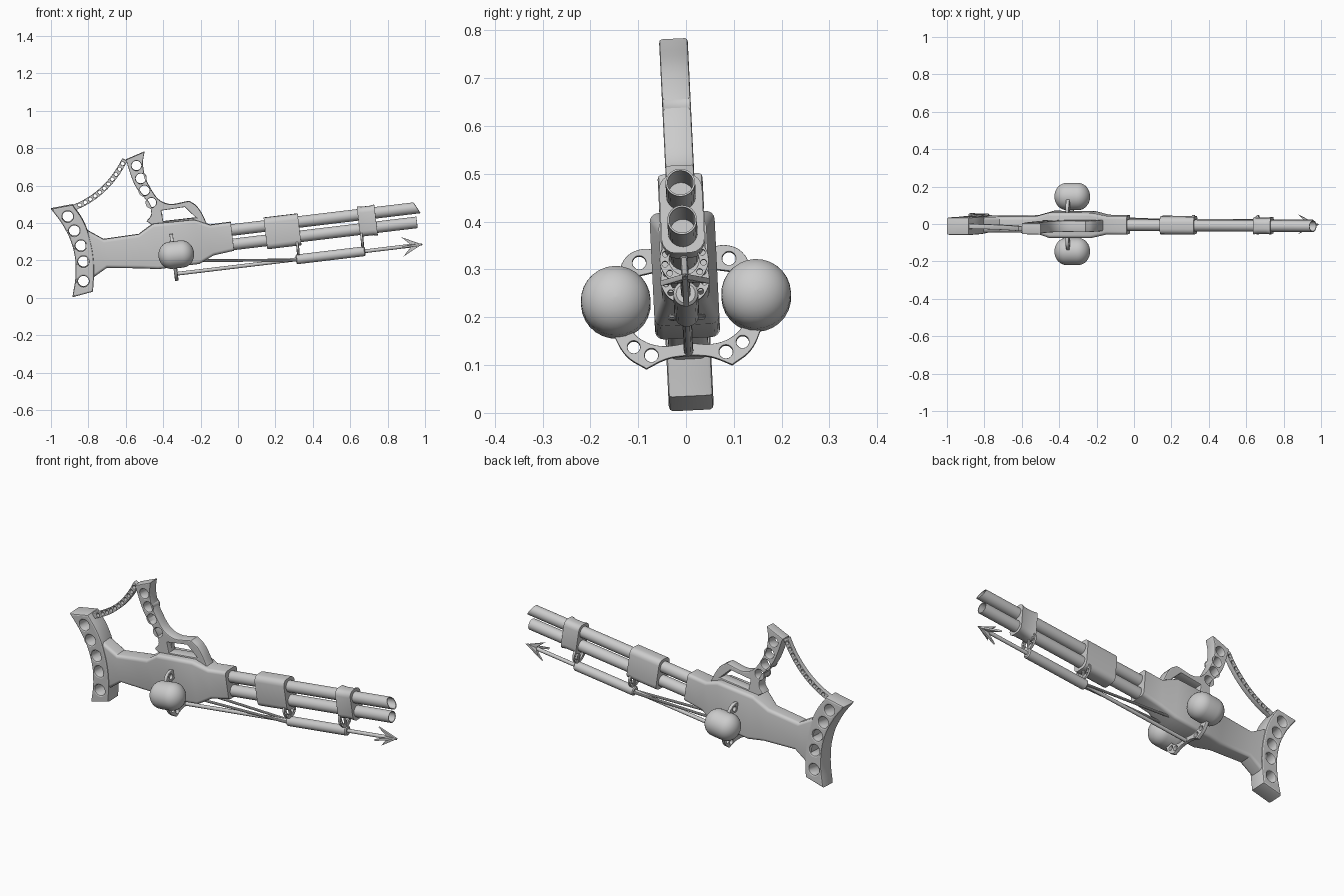
import bpy, bmesh, math
from mathutils import Vector, Matrix

cube = bpy.data.objects.get("Cube")
if cube:
    bpy.data.objects.remove(cube)

SLOPE = 0.12
AXIS = Vector((1, 0, SLOPE)).normalized()
SIDE = Vector((0, 1, 0))
UP = AXIS.cross(SIDE)
# The whole weapon leans slightly to one side
ROLL = (Matrix.Translation((0, -0.003, 0.3)) @ Matrix.Rotation(math.radians(2.8), 4, 'X')
        @ Matrix.Translation((0, 0, -0.3)))

steel = bpy.data.materials.new("grey_metal")
steel.use_nodes = True
GREY = (0.6, 0.6, 0.6, 1)
steel.diffuse_color = GREY
steel.node_tree.nodes["Principled BSDF"].inputs["Base Color"].default_value = GREY
parts = []


def add(name, mesh):
    mesh.transform(ROLL)
    mesh.materials.clear()
    mesh.materials.append(steel)
    ob = bpy.data.objects.new(name, mesh)
    bpy.context.collection.objects.link(ob)
    parts.append(ob)


def skin(name, rings):
    """Skin closed rings of points and cap both ends."""
    bm = bmesh.new()
    loops = [[bm.verts.new(p) for p in ring] for ring in rings]
    n = len(loops[0])
    for a, b in zip(loops, loops[1:]):
        for i in range(n):
            j = (i + 1) % n
            bm.faces.new((a[i], a[j], b[j], b[i]))
    bm.faces.new(loops[0][::-1])
    bm.faces.new(loops[-1])
    bmesh.ops.recalc_face_normals(bm, faces=bm.faces)
    mesh = bpy.data.meshes.new(name)
    bm.to_mesh(mesh)
    bm.free()
    add(name, mesh)


def loft(name, sections, radius):
    """Rounded rectangles: x, z, half height, half width."""
    rings = []
    for x, z, hh, hw in sections:
        ring = []
        for k, (sy, sz) in enumerate(((1, 1), (-1, 1), (-1, -1), (1, -1))):
            for i in range(5):
                a = math.pi / 2 * (k + i / 4)
                u = sy * (hw - radius) + radius * math.cos(a)
                v = sz * (hh - radius) + radius * math.sin(a)
                ring.append(Vector((x, 0, z)) + u * SIDE + v * UP)
        rings.append(ring)
    skin(name, rings)


def lathe(name, profile, z0, y=0, n=24, slant=0):
    """Turned part along the barrel axis: profile of x, radius."""
    rings = []
    for x, r in profile:
        c = Vector((x, y, z0 + SLOPE * x))
        k = slant if x > 0.9 else 0
        ring = []
        for i in range(n):
            a = math.tau * i / n
            v = r * math.sin(a)
            ring.append(c + r * math.cos(a) * SIDE + v * UP - k * v * AXIS)
        rings.append(ring)
    skin(name, rings)


def rod(name, a, b, r, n=10):
    a, b = Vector(a), Vector(b)
    q = (b - a).to_track_quat('Z', 'Y')
    circle = [q @ Vector((r * math.cos(math.tau * i / n), r * math.sin(math.tau * i / n), 0))
              for i in range(n)]
    skin(name, [[p + c for c in circle] for p in (a, b)])


def frame(x, y, z, origin):
    m = Matrix((x, y, z)).transposed().to_4x4()
    return Matrix.Translation(origin) @ m


FLAT = frame(Vector((1, 0, 0)), Vector((0, 0, 1)), Vector((0, -1, 0)), (0, 0, 0))


def plate(name, outlines, holes, half, matrix=FLAT, bevel=0.005):
    """Filled outline with round holes; a third value in a point marks a sharp corner."""
    cu = bpy.data.curves.new(name, 'CURVE')
    cu.dimensions, cu.fill_mode = '2D', 'BOTH'
    cu.resolution_u = 6
    cu.bevel_depth, cu.bevel_resolution, cu.offset = bevel, 1, -bevel
    cu.extrude = half - bevel
    rounds = [[(x + r * math.cos(math.tau * i / 8), y + r * math.sin(math.tau * i / 8))
               for i in range(8)] for x, y, r in holes]
    for pts in outlines + rounds:
        sp = cu.splines.new('BEZIER')
        sp.bezier_points.add(len(pts) - 1)
        sp.use_cyclic_u = True
        for bp, p in zip(sp.bezier_points, pts):
            bp.co = (p[0], p[1], 0)
            kind = 'VECTOR' if len(p) > 2 else 'AUTO'
            bp.handle_left_type = bp.handle_right_type = kind
    tmp = bpy.data.objects.new(name + "_curve", cu)
    bpy.context.collection.objects.link(tmp)
    bpy.context.view_layer.update()
    ev = tmp.evaluated_get(bpy.context.evaluated_depsgraph_get())
    mesh = bpy.data.meshes.new_from_object(ev)
    mesh.transform(matrix)
    bpy.data.objects.remove(tmp)
    add(name, mesh)


# Receiver with flared stock neck
loft("receiver", [(-0.81, 0.235, 0.14, 0.042), (-0.71, 0.238, 0.077, 0.042),
                  (-0.52, 0.25, 0.092, 0.044), (-0.44, 0.277, 0.122, 0.068),
                  (-0.22, 0.302, 0.119, 0.068), (-0.14, 0.31, 0.082, 0.05),
                  (-0.03, 0.33, 0.077, 0.05)], 0.018)

# Curved butt plate with five holes
plate("butt_plate", [[(-1, 0.478, 1), (-0.885, 0.5, 1), (-0.825, 0.41), (-0.79, 0.31),
                      (-0.77, 0.18), (-0.775, 0.035, 1), (-0.885, 0.005, 1),
                      (-0.868, 0.125), (-0.88, 0.26), (-0.93, 0.38)]],
      [(-0.91, 0.436, 0.029), (-0.875, 0.36, 0.029), (-0.84, 0.28, 0.029),
       (-0.826, 0.195, 0.029), (-0.826, 0.09, 0.029)], 0.047, bevel=0.008)

# Grip and guard in one piece, with a guard opening
plate("grip_and_guard",
      [[(-0.6, 0.74, 1), (-0.5, 0.783, 1), (-0.508, 0.71), (-0.473, 0.596), (-0.393, 0.508),
        (-0.26, 0.518, 1), (-0.22, 0.49), (-0.163, 0.39, 1), (-0.44, 0.38, 1),
        (-0.488, 0.41, 1), (-0.463, 0.452), (-0.553, 0.607)],
       [(-0.41, 0.468, 1), (-0.285, 0.487, 1), (-0.225, 0.43, 1), (-0.4, 0.41, 1)]],
      [(-0.543, 0.708, 0.026), (-0.52, 0.639, 0.027), (-0.5, 0.575, 0.027),
       (-0.463, 0.51, 0.026)], 0.03)
rod("trigger", (-0.41, 0, 0.39), (-0.413, 0, 0.447), 0.01)

# Perforated strap from grip to butt
ends = [Vector(p) for p in ((-0.605, 0.74), (-0.7, 0.55), (-0.885, 0.48))]


def along(t):
    a, b, c = ends
    p = a * (1 - t) ** 2 + b * 2 * t * (1 - t) + c * t * t
    d = ((b - a) * (1 - t) + (c - b) * t).normalized()
    return p, Vector((-d.y, d.x)) * 0.015


ts = [i / 8 for i in range(9)]
edge_a = [tuple(along(t)[0] + along(t)[1]) for t in ts]
edge_b = [tuple(along(t)[0] - along(t)[1]) for t in reversed(ts)]
for edge in (edge_a, edge_b):
    edge[0] += (1,)
    edge[-1] += (1,)
plate("strap", [edge_a + edge_b], [(*along((i + 0.7) / 12)[0], 0.0095) for i in range(11)],
      0.013, bevel=0.002)

# Twin hollow barrels and their clamps
for name, z0, slant in (("upper_barrel", 0.367, 0.5), ("lower_barrel", 0.289, 0)):
    lathe(name, [(-0.06, 0.031), (0.957, 0.031), (0.956, 0.027), (0.7, 0.027)],
          z0, slant=slant)
loft("rear_clamp", [(0.147, 0.345, 0.085, 0.047), (0.329, 0.367, 0.085, 0.047)], 0.03)
loft("front_clamp", [(0.645, 0.406, 0.083, 0.045), (0.668, 0.409, 0.079, 0.042),
                     (0.715, 0.414, 0.079, 0.042), (0.738, 0.417, 0.083, 0.045)], 0.03)

# Harpoon launcher tube, shaft and tail strands
lathe("launcher_tube", [(0.31, 0.02), (0.315, 0.026), (0.675, 0.026), (0.68, 0.02)], 0.168)
lathe("harpoon_shaft", [(-0.335, 0.01), (0.93, 0.01), (0.99, 0.001)], 0.168, n=12)
for s, label in ((1, "left"), (-1, "right")):
    rod(label + "_strand", (-0.25, s * 0.035, 0.2), (0.32, s * 0.012, 0.202), 0.007)

# Barbed head made of crossed swept blades
head = [(0.99, 0, 1), (0.885, 0.052, 1), (0.925, 0.012, 1), (0.925, -0.012, 1), (0.885, -0.052, 1)]
tip = (0, 0, 0.168)
plate("head_upright", [head], [], 0.006, frame(AXIS, UP, -SIDE, tip), 0.002)
plate("head_level", [head], [], 0.006, frame(AXIS, SIDE, UP, tip), 0.002)

# Perforated hoops hanging the tube from the clamps
for name, x in (("rear_hoop", 0.318), ("front_hoop", 0.662)):
    def ring(r):
        return [(r * math.cos(math.tau * i / 12), r * math.sin(math.tau * i / 12))
                for i in range(12)]
    holes = [(0.041 * math.cos(math.radians(a)), 0.041 * math.sin(math.radians(a)), 0.006)
             for a in (-40, -10, 20, 160, 190, 220)]
    plate(name, [ring(0.051), ring(0.031)], holes, 0.006,
          frame(SIDE, UP, AXIS, (x, 0, 0.24 + SLOPE * x)), 0.001)
    rod(name + "_pin", (x + 0.006, 0, 0.18 + SLOPE * x), (x, 0, 0.25 + SLOPE * x), 0.008)

# Side tanks with perforated brackets, mirrored
cross = frame(SIDE, UP, AXIS, (-0.316, 0, 0))
for s, label in ((1, "left"), (-1, "right")):
    profile = []
    for i in range(17):
        a = math.pi * i / 16
        mid = -0.36 if i <= 8 else -0.3
        profile.append((mid - 0.065 * math.cos(a) + (0.0 if i != 8 else 0),
                        max(0.073 * math.sin(a), 0.001)))
    profile.insert(9, (-0.3, 0.073))
    lathe(label + "_tank", profile, 0.278, y=s * 0.147, n=28)

    def mirror(pts):
        return [(s * p[0], *p[1:]) for p in pts]
    plate(label + "_lower_bracket",
          [mirror([(0, 0.12, 1), (0.045, 0.115), (0.09, 0.096, 1), (0.13, 0.125),
                   (0.157, 0.175, 1), (0.12, 0.182, 1), (0.1, 0.16), (0.06, 0.143),
                   (0, 0.146, 1)])],
          mirror([(0.078, 0.124, 0.014), (0.114, 0.143, 0.013)]), 0.009, cross, 0.002)
    plate(label + "_upper_bracket",
          [mirror([(0.055, 0.345, 1), (0.09, 0.348), (0.122, 0.332), (0.142, 0.29, 1),
                   (0.11, 0.29, 1), (0.055, 0.3, 1)])],
          mirror([(0.094, 0.32, 0.014)]), 0.009, cross, 0.002)

# Smooth shading with crisp edges
bpy.ops.object.select_all(action='DESELECT')
for ob in parts:
    ob.select_set(True)
bpy.context.view_layer.objects.active = parts[0]
bpy.ops.object.shade_smooth_by_angle(angle=math.radians(32))
